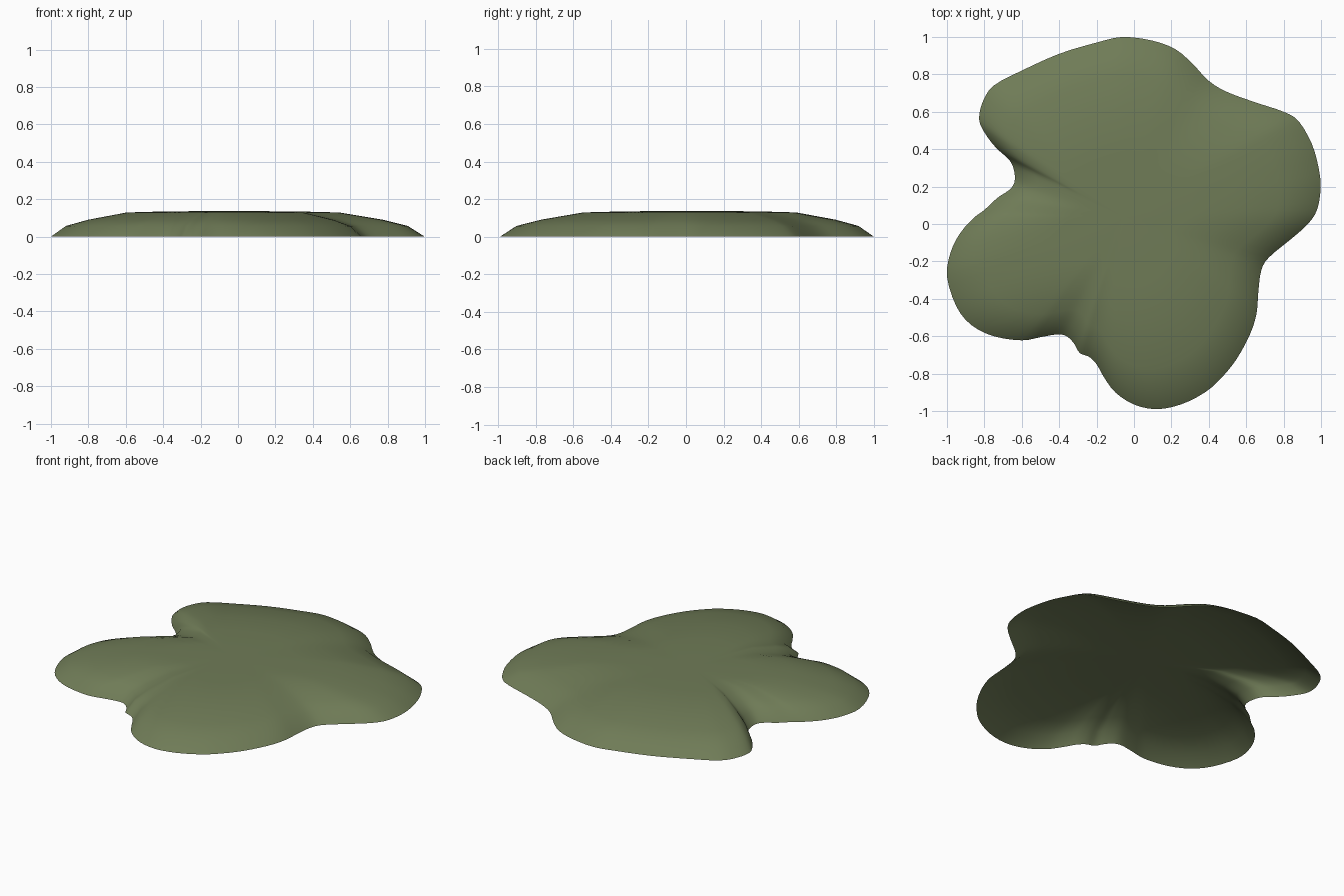
import bpy, bmesh
from mathutils import Vector

if "Cube" in bpy.data.objects:
    bpy.data.objects.remove(bpy.data.objects["Cube"])

# Outline of the lobed patch, clockwise from the back
OUTLINE = [
    (-.06, 1), (.1, .98), (.22, .935), (.31, .86), (.4, .765), (.5, .705), (.65, .65),
    (.8, .6), (.88, .55), (.95, .43), (.985, .31), (.998, .2), (.98, .08), (.93, 0),
    (.84, -.08), (.72, -.18), (.68, -.25), (.665, -.36), (.655, -.48), (.62, -.59),
    (.55, -.72), (.47, -.82), (.38, -.9), (.25, -.965), (.12, -.99), (0, -.965),
    (-.1, -.9), (-.16, -.82), (-.2, -.75), (-.24, -.71), (-.29, -.69), (-.32, -.64),
    (-.36, -.6), (-.41, -.59), (-.5, -.605), (-.6, -.622), (-.75, -.6), (-.87, -.54),
    (-.95, -.44), (-1, -.28), (-.98, -.15), (-.93, -.05), (-.86, .03), (-.8, .075),
    (-.73, .14), (-.67, .18), (-.64, .22), (-.64, .28), (-.665, .34), (-.74, .41),
    (-.8, .49), (-.828, .56), (-.81, .65), (-.75, .74), (-.6, .82), (-.4, .91), (-.2, .97)]
CENTRE = Vector((-.06, .04))
# Cross-section: fraction of the outline radius, height
RINGS = [(1, 0), (.915, .057), (.79, .09), (.57, .129), (.35, .135), (.15, .136)]


def smooth_loop(pts, steps):
    """Closed Catmull-Rom curve through the points."""
    pts = [Vector(p) for p in pts]
    n, out = len(pts), []
    for i in range(n):
        a, b, c, d = (pts[(i + k) % n] for k in (-1, 0, 1, 2))
        for s in range(steps):
            t = s / steps
            out.append(.5 * (2 * b + (c - a) * t + (2 * a - 5 * b + 4 * c - d) * t * t
                             + (3 * b - a - 3 * c + d) * t ** 3))
    return out


# Thin open shell made of shrinking rings
loop = smooth_loop(OUTLINE, 3)
n = len(loop)
bm = bmesh.new()
rings = []
for s, z in RINGS:
    rings.append([bm.verts.new((*(CENTRE + (p - CENTRE) * s), z)) for p in loop])
for lo, hi in zip(rings, rings[1:]):
    for i in range(n):
        j = (i + 1) % n
        bm.faces.new((lo[j], lo[i], hi[i], hi[j]))
top = bm.verts.new((*CENTRE, .136))
for i in range(n):
    bm.faces.new((rings[-1][(i + 1) % n], rings[-1][i], top))
for f in bm.faces:
    f.smooth = True
mesh = bpy.data.meshes.new("ground_patch")
bm.to_mesh(mesh)
bm.free()
patch = bpy.data.objects.new("ground_patch", mesh)
bpy.context.collection.objects.link(patch)

# Moss green
mat = bpy.data.materials.new("moss_green")
mat.diffuse_color = (.16, .2, .095, 1)
mat.use_nodes = True
mat.node_tree.nodes["Principled BSDF"].inputs["Base Color"].default_value = mat.diffuse_color
mesh.materials.append(mat)
